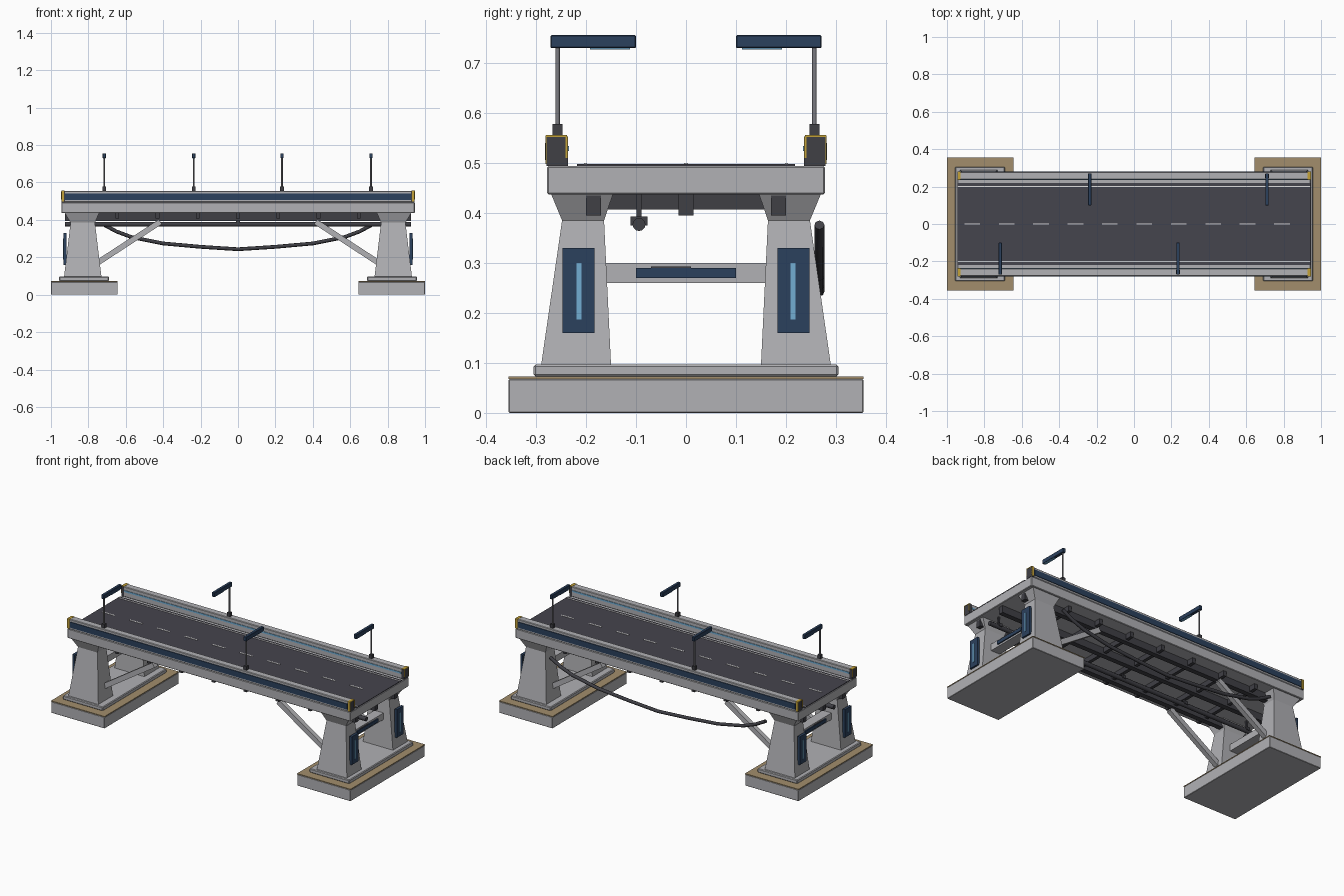
import bpy, bmesh
from mathutils import Vector

cube = bpy.data.objects.get("Cube")
if cube:
    bpy.data.objects.remove(cube, do_unlink=True)


def material(name, r, g, b):
    m = bpy.data.materials.new(name)
    m.use_nodes = True
    m.diffuse_color = (r, g, b, 1)
    m.node_tree.nodes["Principled BSDF"].inputs["Base Color"].default_value = (r, g, b, 1)
    return m


CONCRETE = material("concrete", 0.44, 0.44, 0.46)
ASPHALT = material("asphalt", 0.06, 0.058, 0.075)
STEEL = material("dark_steel", 0.05, 0.05, 0.06)
NAVY = material("navy_panel", 0.024, 0.052, 0.11)
GLOW = material("light_blue", 0.17, 0.42, 0.65)
SAND = material("sand", 0.36, 0.27, 0.15)
YELLOW = material("warning_yellow", 0.55, 0.36, 0.04)
WHITE = material("road_paint", 0.75, 0.75, 0.75)
POLE = material("pole_grey", 0.2, 0.2, 0.22)


def finish(name, bm, mat, bevel=0):
    bmesh.ops.recalc_face_normals(bm, faces=bm.faces)
    mesh = bpy.data.meshes.new(name)
    bm.to_mesh(mesh)
    bm.free()
    mesh.materials.append(mat)
    ob = bpy.data.objects.new(name, mesh)
    bpy.context.collection.objects.link(ob)
    if bevel:
        mod = ob.modifiers.new("bevel", 'BEVEL')
        mod.width, mod.segments = bevel, 1
    return ob


def loft(name, rings, mat, bevel=0):
    """Rectangles (x0, x1, y0, y1, z) stacked and skinned."""
    bm = bmesh.new()
    loops = [[bm.verts.new(p) for p in ((a, c, z), (b, c, z), (b, d, z), (a, d, z))]
             for a, b, c, d, z in rings]
    for lo, hi in zip(loops, loops[1:]):
        for i in range(4):
            j = (i + 1) % 4
            bm.faces.new((lo[i], lo[j], hi[j], hi[i]))
    bm.faces.new(loops[0])
    bm.faces.new(loops[-1])
    return finish(name, bm, mat, bevel)


def box(name, x, y, z, mat, bevel=0):
    x, y = sorted(x), sorted(y)
    return loft(name, [(*x, *y, z[0]), (*x, *y, z[1])], mat, bevel)


def rod(name, a, b, radius, mat, sides=12):
    a, b = Vector(a), Vector(b)
    bm = bmesh.new()
    bmesh.ops.create_cone(bm, cap_ends=True, segments=sides, radius1=radius,
                          radius2=radius, depth=(b - a).length)
    for f in bm.faces:
        f.smooth = len(f.verts) == 4
    ob = finish(name, bm, mat)
    ob.location = (a + b) / 2
    ob.rotation_euler = (b - a).to_track_quat('Z', 'Y').to_euler()
    return ob


# Deck, road surface and markings
box("deck_slab", (-.945, .945), (-.278, .278), (.437, .494), CONCRETE, .003)
box("road_surface", (-.943, .943), (-.218, .218), (.494, .498), ASPHALT)
for k in range(10):
    c = -.865 + .184 * k
    box("centre_dash", (c - .042, c + .042), (-.004, .004), (.498, .5), WHITE)

for s in (-1, 1):
    side = "left" if s < 0 else "right"
    box("edge_line_" + side, (-.943, .943), (s * .198, s * .204), (.498, .5), WHITE)

    # Barrier with outer navy band and inner light strip
    box("barrier_" + side, (-.93, .93), (s * .237, s * .278), (.494, .555), CONCRETE, .003)
    box("barrier_band_" + side, (-.925, .925), (s * .276, s * .282), (.506, .54), NAVY)
    box("barrier_light_" + side, (-.925, .925), (s * .234, s * .239), (.524, .534), GLOW)
    for e in (-1, 1):
        box("barrier_end", (e * .926, e * .944), (s * .236, s * .279), (.494, .553), STEEL)
        box("end_mark_top", (e * .927, e * .945), (s * .238, s * .28), (.552, .556), YELLOW)
        box("end_mark_side", (e * .93, e * .944), (s * .277, s * .281), (.498, .555), YELLOW)
        box("end_mark_edge", (e * .942, e * .946), (s * .237, s * .241), (.51, .552), YELLOW)

# Girders and cross beams under the deck
for y in (-.185, 0, .185):
    box("girder", (-.925, .925), (y - .015, y + .015), (.395, .438), STEEL)
for k in range(-3, 4):
    x = k * .215
    box("cross_beam", (x - .01, x + .01), (-.24, .24), (.407, .438), STEEL)

# Service pipe with hangers
rod("service_pipe", (-.925, -.094, .377), (.925, -.094, .377), .013, STEEL)
for x in (-.86, -.43, 0, .43, .86):
    box("pipe_clamp", (x - .01, x + .01), (-.111, -.077), (.375, .393), STEEL)
    box("pipe_hanger", (x - .005, x + .005), (-.099, -.089), (.39, .438), STEEL)

# Supports at both ends
for e in (-1, 1):
    box("foundation", (e * .643, e), (-.355, .355), (0, .068), CONCRETE, .002)
    box("foundation_top", (e * .643, e), (-.355, .355), (.068, .073), SAND)
    box("pier_pad", (e * .69, e * .957), (-.305, .305), (.073, .097), CONCRETE, .004)

    # Tie beam between the legs
    box("tie_beam", (e * .8, e * .86), (-.18, .18), (.26, .3), CONCRETE)
    box("tie_panel", (e * .858, e * .867), (-.1, .1), (.27, .29), NAVY)
    box("tie_panel_trim", (e * .858, e * .866), (-.07, .01), (.29, .293), STEEL)

    for s in (-1, 1):
        # Tapered leg with flared head
        rings = [(.93, .73, .29, .15, .095), (.895, .765, .248, .164, .385),
                 (.927, .742, .27, .146, .438)]
        loft("pier_leg", [(e * a, e * b, s * c, s * d, z) for a, b, c, d, z in rings], CONCRETE)
        # Illuminated panel on the outer face
        box("leg_panel", (e * .918, e * .933), (s * .183, s * .247), (.16, .33), NAVY)
        box("leg_light", (e * .931, e * .936), (s * .209, s * .219), (.187, .3), GLOW)
        # Diagonal brace
        a, b = Vector((e * .755, s * .2, .168)), Vector((e * .415, s * .2, .39))
        n = Vector((b.z - a.z, 0, a.x - b.x)).normalized() * .015
        bm = bmesh.new()
        ends = []
        for p in (a, b):
            ends.append([bm.verts.new(p + n * i + Vector((0, j * .014, 0)))
                         for i, j in ((-1, -1), (1, -1), (1, 1), (-1, 1))])
        for i in range(4):
            j = (i + 1) % 4
            bm.faces.new((ends[0][i], ends[0][j], ends[1][j], ends[1][i]))
        for ring in ends:
            bm.faces.new(ring)
        finish("diagonal_brace", bm, CONCRETE)

# Street lamps, alternating sides
for x, s in ((-.715, -1), (-.237, 1), (.235, -1), (.711, 1)):
    box("lamp_base", (x - .01, x + .01), (s * .247, s * .267), (.553, .578), STEEL)
    rod("lamp_pole", (x, s * .257, .575), (x, s * .257, .733), .0045, POLE)
    box("lamp_head", (x - .009, x + .009), (s * .1, s * .271), (.73, .756), NAVY, .002)
    box("lamp_light", (x - .006, x + .006), (s * .112, s * .192), (.727, .731), GLOW)

# Hanging cable along the back
curve = bpy.data.curves.new("hanging_cable", 'CURVE')
curve.dimensions = '3D'
curve.bevel_depth = .01
curve.bevel_resolution = 2
curve.use_fill_caps = True
half = [(.72, .376), (.65, .338), (.57, .308), (.4, .274), (.2, .256)]
path = [(-x, z) for x, z in half] + [(0, .243)] + half[::-1]
spline = curve.splines.new('POLY')
spline.points.add(len(path) - 1)
for p, (x, z) in zip(spline.points, path):
    p.co = (x, .267, z, 1)
curve.materials.append(STEEL)
bpy.context.collection.objects.link(bpy.data.objects.new("hanging_cable", curve))
